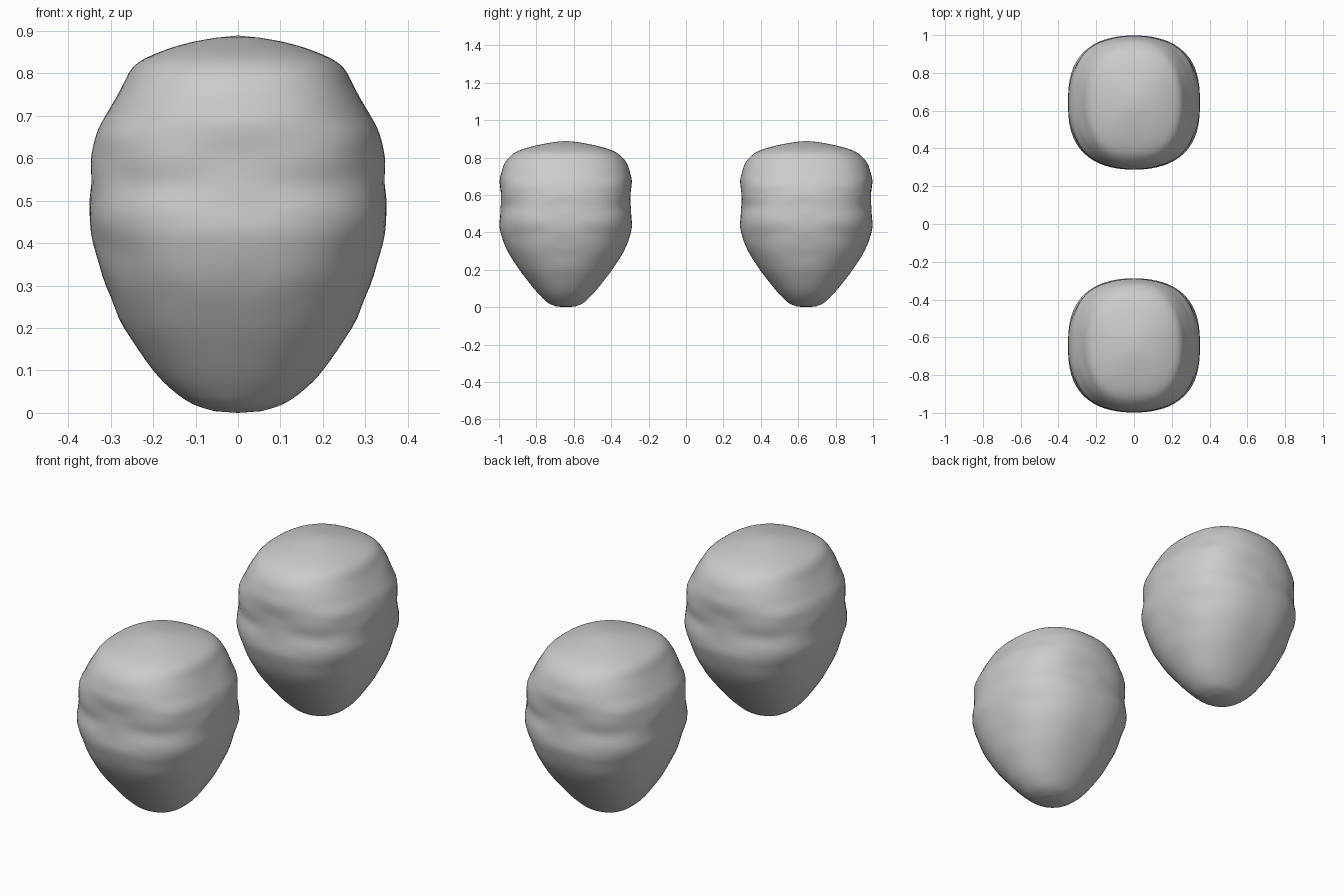
import bpy, bmesh, math
from mathutils import noise, Vector

if "Cube" in bpy.data.objects:
    bpy.data.objects.remove(bpy.data.objects["Cube"])

# Profile stations: height, half width in x, half depth in y
PROFILE = [(0.004, 0.055, 0.05), (0.02, 0.105, 0.09), (0.05, 0.15, 0.125), (0.1, 0.2, 0.17),
           (0.2, 0.267, 0.248), (0.3, 0.311, 0.31), (0.4, 0.34, 0.35), (0.47, 0.352, 0.352),
           (0.54, 0.345, 0.346), (0.6, 0.345, 0.349), (0.66, 0.332, 0.351), (0.71, 0.307, 0.346),
           (0.77, 0.272, 0.326), (0.82, 0.24, 0.282), (0.85, 0.185, 0.215), (0.872, 0.115, 0.125),
           (0.884, 0.05, 0.055)]
SEGS, SUB = 72, 4


def spline(pts, sub):
    """Catmull-Rom through the profile stations."""
    P = [Vector(p) for p in pts]
    out = []
    for i in range(len(P) - 1):
        a, b, c, d = P[max(i - 1, 0)], P[i], P[i + 1], P[min(i + 2, len(P) - 1)]
        for k in range(sub):
            t = k / sub
            out.append(0.5 * (2 * b + (c - a) * t + (2 * a - 5 * b + 4 * c - d) * t * t
                              + (3 * b - a - 3 * c + d) * t ** 3))
    return out + [P[-1]]


def boulder(name, cy, flip):
    """Rounded-square loft with soft horizontal ripples."""
    bm = bmesh.new()
    rings = []
    for z, rx, ry in spline(PROFILE, SUB):
        n = 2.1 + 0.35 * min(1, z / 0.5)          # squarer towards the top
        fade = max(0, min(1, z / 0.25, (0.89 - z) / 0.1))
        ring = []
        for j in range(SEGS):
            a = 2 * math.pi * j / SEGS
            c, s = math.cos(a), math.sin(a)
            k = (abs(c) ** n + abs(s) ** n) ** (-1 / n)
            x, y = rx * k * c, ry * k * s
            w = noise.noise(Vector((abs(x) * 6, abs(y) * 6 + 3, z * 14)))
            f = 1 + 0.014 * w * fade
            ring.append(bm.verts.new((x * f, cy + flip * y * f, z)))
        rings.append(ring)
    for r0, r1 in zip(rings, rings[1:]):
        for j in range(SEGS):
            m = (j + 1) % SEGS
            bm.faces.new((r0[j], r0[m], r1[m], r1[j]))
    # Close both poles
    for ring, z in ((rings[0], 0.0), (rings[-1], 0.889)):
        tip = bm.verts.new((0, cy, z))
        for j in range(SEGS):
            bm.faces.new((ring[j], ring[(j + 1) % SEGS], tip))
    bmesh.ops.recalc_face_normals(bm, faces=bm.faces)
    for f in bm.faces:
        f.smooth = True
    me = bpy.data.meshes.new(name)
    bm.to_mesh(me)
    bm.free()
    bpy.context.collection.objects.link(bpy.data.objects.new(name, me))


boulder("front_boulder", -0.643, 1)
boulder("back_boulder", 0.643, -1)
